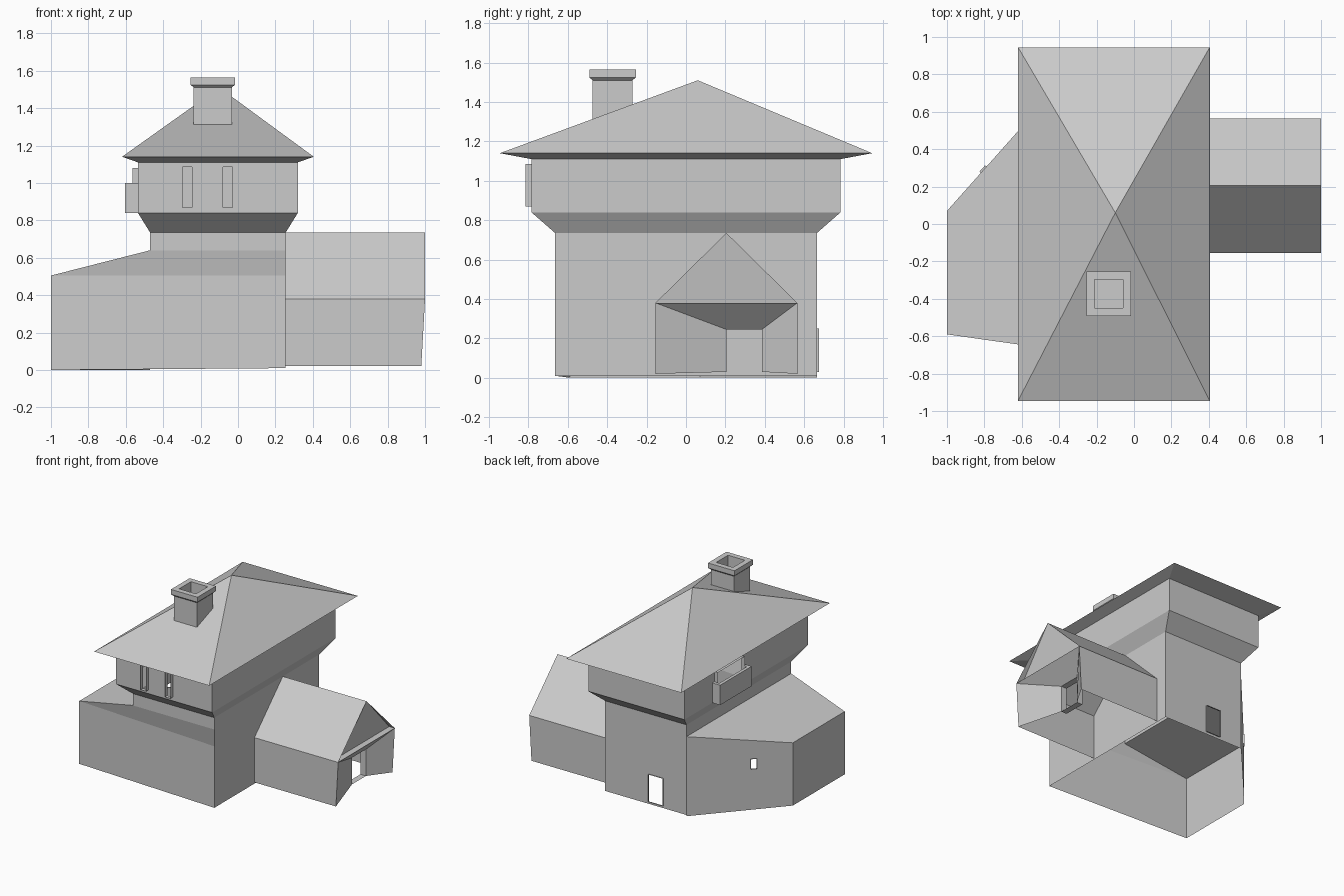
import bpy
import bmesh
from mathutils import Vector

cube = bpy.data.objects.get("Cube")
if cube:
    bpy.data.objects.remove(cube, do_unlink=True)

# One plain grey for the whole building
GREY = (0.6, 0.6, 0.6, 1)
plaster = bpy.data.materials.new("plain grey")
plaster.use_nodes = True
plaster.diffuse_color = GREY
plaster.node_tree.nodes["Principled BSDF"].inputs["Base Color"].default_value = GREY


def build(name, polygons):
    """Make an object from a list of polygons given as corner points."""
    bm = bmesh.new()
    for polygon in polygons:
        bm.faces.new([bm.verts.new(point) for point in polygon])
    bmesh.ops.remove_doubles(bm, verts=bm.verts, dist=0.0005)
    mesh = bpy.data.meshes.new(name)
    bm.to_mesh(mesh)
    bm.free()
    mesh.materials.append(plaster)
    obj = bpy.data.objects.new(name, mesh)
    bpy.context.collection.objects.link(obj)
    return obj


def rect(x0, x1, y0, y1, z):
    """Counter-clockwise rectangle at one height."""
    return [(x0, y0, z), (x1, y0, z), (x1, y1, z), (x0, y1, z)]


def loft(*rings):
    """Outward faces joining each ring to the next one."""
    faces = []
    for low, high in zip(rings, rings[1:]):
        n = len(low)
        for i in range(n):
            j = (i + 1) % n
            faces.append([low[i], low[j], high[j], high[i]])
    return faces


def panel(start, end, bottom, top, openings=(), depth=0.03):
    """Upright wall from start to end, with framed openings (u0, u1, z0, z1)."""
    a, b = Vector((*start, 0)), Vector((*end, 0))
    along = (b - a).normalized()
    inward = along.cross(Vector((0, 0, -1))) * -depth

    def at(u, z, d=0):
        return a + along * u + inward * d + Vector((0, 0, z))

    us = sorted({0, (b - a).length, *(u for o in openings for u in o[:2])})
    zs = sorted({bottom, top, *(z for o in openings for z in o[2:])})
    faces = []
    for u0, u1 in zip(us, us[1:]):
        for z0, z1 in zip(zs, zs[1:]):
            u, z = (u0 + u1) / 2, (z0 + z1) / 2
            if not any(o[0] < u < o[1] and o[2] < z < o[3] for o in openings):
                faces.append([at(u0, z0), at(u1, z0), at(u1, z1), at(u0, z1)])
    for u0, u1, z0, z1 in openings:
        corners = [(u0, z0), (u1, z0), (u1, z1), (u0, z1)]
        for p, q in zip(corners, corners[1:] + corners[:1]):
            faces.append([at(*p), at(*q), at(*q, 1), at(*p, 1)])
    return faces


# Main dimensions
WEST, EAST, SIDE = -0.47, 0.255, 0.665
GROUND, LEAN, BEND, BELT = 0.01, 0.505, 0.64, 0.735
FAR, FAR_FRONT, FAR_BACK = -1, -0.59, 0.07

# Lower storey: the front wall runs on into the lean-to, the base is open
sw, se, ne = (FAR, FAR_FRONT), (EAST, -SIDE), (EAST, SIDE)
nw, w = (WEST, SIDE), (FAR, FAR_BACK)
build("lower_front_wall", [
    [(*sw, 0), (*se, GROUND), (*se, LEAN), (*sw, LEAN)],
    [(*sw, LEAN), (*se, LEAN), (*se, BEND), (WEST, -SIDE, BEND)],
    [(WEST, -SIDE, BEND), (*se, BEND), (*se, BELT), (WEST, -SIDE, BELT)],
])
build("lower_east_wall", panel(se, ne, GROUND, BELT))
build("lower_back_wall", panel(ne, nw, GROUND, BELT, [(0.39, 0.52, 0.03, 0.25)], 0.01))
build("lower_west_wall", panel(nw, (WEST, -SIDE), BEND, BELT))

# Lean-to on the west side
build("lean_to_back_wall", panel(nw, w, 0, LEAN, [(0.48, 0.525, 0.33, 0.41)], 0.01)
      + [[(*nw, LEAN), (*w, LEAN), (*nw, BEND)]])
build("lean_to_end_wall", panel(w, sw, 0, LEAN))
build("lean_to_roof", [[(*sw, LEAN), (WEST, -SIDE, BEND), (*nw, BEND), (*w, LEAN)]])

# Jutting upper storey
X0, X1, Y, FLOOR, TOP = -0.535, 0.32, 0.785, 0.84, 1.11
build("jetty", loft(rect(WEST, EAST, -SIDE, SIDE, BELT), rect(X0, X1, -Y, Y, FLOOR)))
windows = [(x - X0, x - X0 + 0.05, 0.87, 1.085) for x in (-0.297, -0.08)]
build("upper_front_wall", panel((X0, -Y), (X1, -Y), FLOOR, TOP, windows))
build("upper_east_wall", panel((X1, -Y), (X1, Y), FLOOR, TOP))
build("upper_back_wall", panel((X1, Y), (X0, Y), FLOOR, TOP))
build("upper_west_wall", panel((X0, Y), (X0, -Y), FLOOR, TOP,
                               [(Y - 0.4, Y - 0.06, 0.87, 1.08)]))

# Balcony with a rail cap, open at the top
BX, B0, B1, RAIL, T = -0.605, 0.03, 0.43, 1.0, 0.025
outer = [rect(BX, X0, B0, B1, z) for z in (FLOOR, RAIL - T, RAIL)]
inner = [rect(BX + T, X0, B0 + T, B1 - T, z) for z in (RAIL, FLOOR + T)]
balcony = [f for f in loft(*outer, *inner)
           if not all(abs(p[0] - X0) < 0.001 for p in f)]
build("balcony", balcony + [inner[1], outer[0][::-1]])

# Pyramid roof with sloping soffit
eaves = rect(-0.62, 0.405, -0.945, 0.945, 1.14)
peak = (-0.1, 0.06, 1.51)
build("main_roof", loft(rect(X0, X1, -Y, Y, TOP), eaves)
      + [[eaves[i], eaves[(i + 1) % 4], peak] for i in range(4)])


# Hollow chimney with flared cap
def flue(half, z):
    cx, cy = -0.135, -0.373
    return rect(cx - half, cx + half, cy - half, cy + half, z)


well = flue(0.075, 1.42)
build("chimney", loft(flue(0.102, 1.2), flue(0.102, 1.51), flue(0.118, 1.525),
                      flue(0.118, 1.565), flue(0.075, 1.565), well) + [well])

# Gabled annex on the east side
A0, A1, AMID, EAVE, BASE = -0.155, 0.565, 0.205, 0.38, 0.02
END, FOOT, SETBACK = 1.0, 0.98, 0.95
build("annex_roof", [
    [(EAST, A0, EAVE), (END, A0, EAVE), (END, AMID, BELT), (EAST, AMID, BELT)],
    [(END, A1, EAVE), (EAST, A1, EAVE), (EAST, AMID, BELT), (END, AMID, BELT)],
])
build("annex_front_wall", [[(EAST, A0, BASE), (FOOT, A0, BASE), (END, A0, EAVE), (EAST, A0, EAVE)]])
build("annex_back_wall", [[(FOOT, A1, BASE), (EAST, A1, BASE), (EAST, A1, EAVE), (END, A1, EAVE)]])
build("annex_gable", [
    [(SETBACK, A0, EAVE), (SETBACK, A1, EAVE), (END, AMID, BELT)],
    [(SETBACK, A0, EAVE), (END, A0, EAVE), (END, A1, EAVE), (SETBACK, A1, EAVE)],
])

# Annex end wall folds inward to a recessed doorway
D0, D1, SILL, HEAD, DOOR = 0.205, 0.385, 0.03, 0.245, 0.87
build("annex_end_wall", [
    [(FOOT, A0, BASE), (DOOR, D0, SILL), (DOOR, D0, HEAD), (END, A0, EAVE)],
    [(DOOR, D0, HEAD), (DOOR, D1, HEAD), (END, A1, EAVE), (END, A0, EAVE)],
    [(DOOR, D1, SILL), (FOOT, A1, BASE), (END, A1, EAVE), (DOOR, D1, HEAD)],
])
frame = [(D0, SILL), (D1, SILL), (D1, HEAD), (D0, HEAD)]
build("annex_door_frame", [
    [(DOOR, *p), (DOOR, *q), (DOOR - 0.05, *q), (DOOR - 0.05, *p)]
    for p, q in zip(frame, frame[1:] + frame[:1])
])
